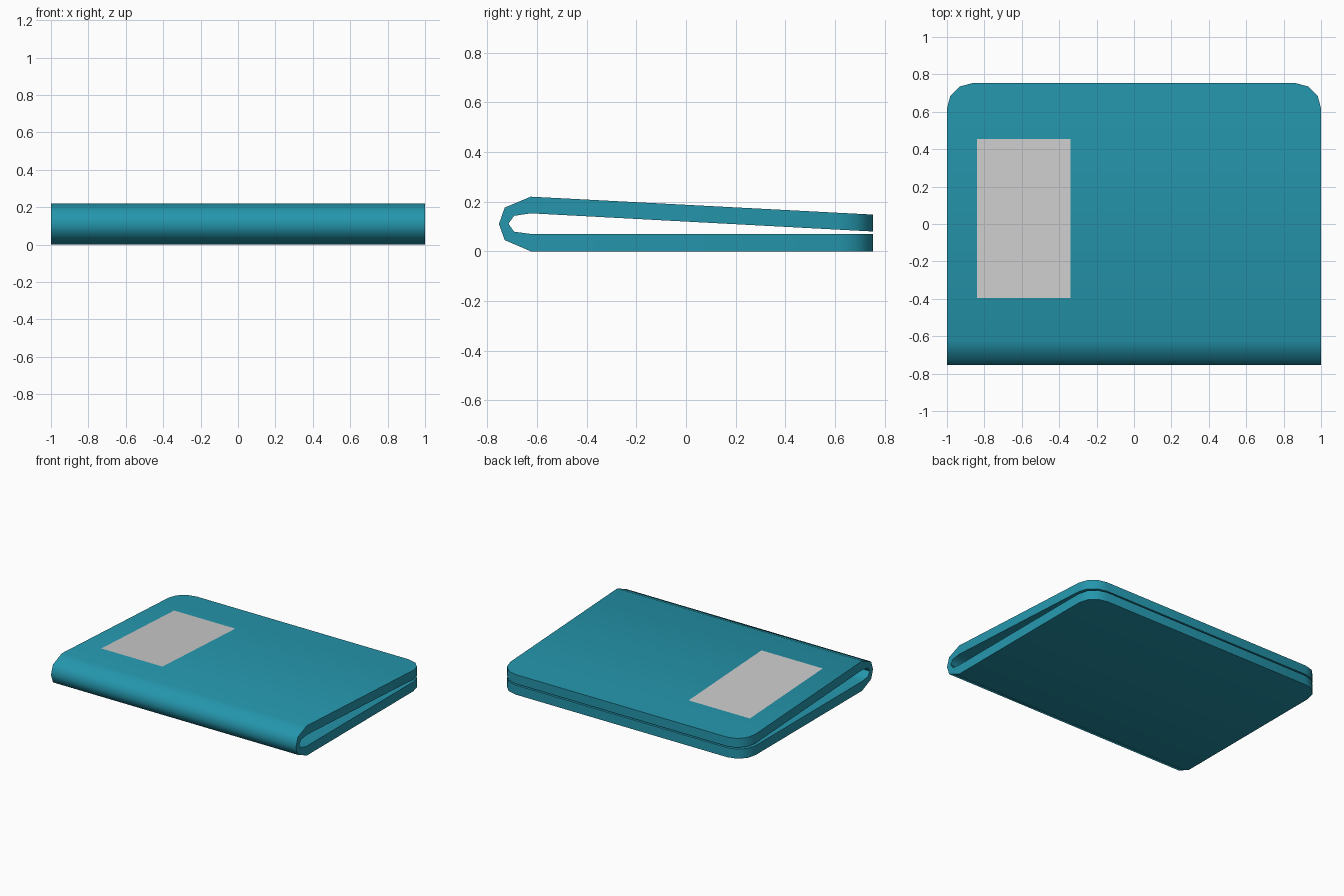
import bpy, bmesh, math

if "Cube" in bpy.data.objects:
    bpy.data.objects.remove(bpy.data.objects["Cube"])

TEAL = (0.018, 0.305, 0.415, 1)


def add_object(name, bm, color=None):
    bmesh.ops.recalc_face_normals(bm, faces=bm.faces)
    mesh = bpy.data.meshes.new(name)
    bm.to_mesh(mesh)
    bm.free()
    obj = bpy.data.objects.new(name, mesh)
    bpy.context.collection.objects.link(obj)
    if color:
        mat = bpy.data.materials.new(name + "_material")
        mat.diffuse_color = color
        mat.use_nodes = True
        mat.node_tree.nodes["Principled BSDF"].inputs["Base Color"].default_value = mat.diffuse_color
        mesh.materials.append(mat)
    return obj


def top_z(y):
    # sloping outer surface of the upper flap
    return 0.22 + (y + 0.625) * (0.148 - 0.22) / 1.375


# rounded free corners: (y, half width)
R = 0.135
corner = [(0.753 - R + R * math.cos(math.radians(a)),
           1 - R + R * math.sin(math.radians(a))) for a in (0, 30, 60, 90)]

# sections along the folded sheet: half width, outer (y, z), inner (y, z)
lower = [(w, (y, 0), (y, 0.07)) for y, w in corner]
fold = [(1, (-0.625, 0), (-0.625, 0.07)),
        (1, (-0.73, 0.045), (-0.692, 0.079)),
        (1, (-0.753, 0.11), (-0.715, 0.111)),
        (1, (-0.73, 0.176), (-0.692, 0.143)),
        (1, (-0.625, 0.22), (-0.625, 0.153))]
upper = [(w, (y, top_z(y)), (y, top_z(y) - 0.068)) for y, w in reversed(corner)]

# folded cover
bm = bmesh.new()
rings = []
for w, (yo, zo), (yi, zi) in lower + fold + upper:
    rings.append([bm.verts.new(p) for p in
                  ((-w, yo, zo), (w, yo, zo), (w, yi, zi), (-w, yi, zi))])
for a, b in zip(rings, rings[1:]):
    for i in range(4):
        j = (i + 1) % 4
        bm.faces.new((a[i], a[j], b[j], b[i]))
bm.faces.new(rings[0])
bm.faces.new(rings[-1])
cover = add_object("folded_cover", bm, TEAL)
bpy.context.view_layer.objects.active = cover
cover.select_set(True)
bpy.ops.object.shade_smooth_by_angle(angle=math.radians(60))

# flat label lying on the upper flap
bm = bmesh.new()
bm.faces.new([bm.verts.new((x, y, top_z(y) + 0.002)) for x, y in
              ((-0.84, -0.395), (-0.34, -0.395), (-0.34, 0.455), (-0.84, 0.455))])
add_object("label", bm)
